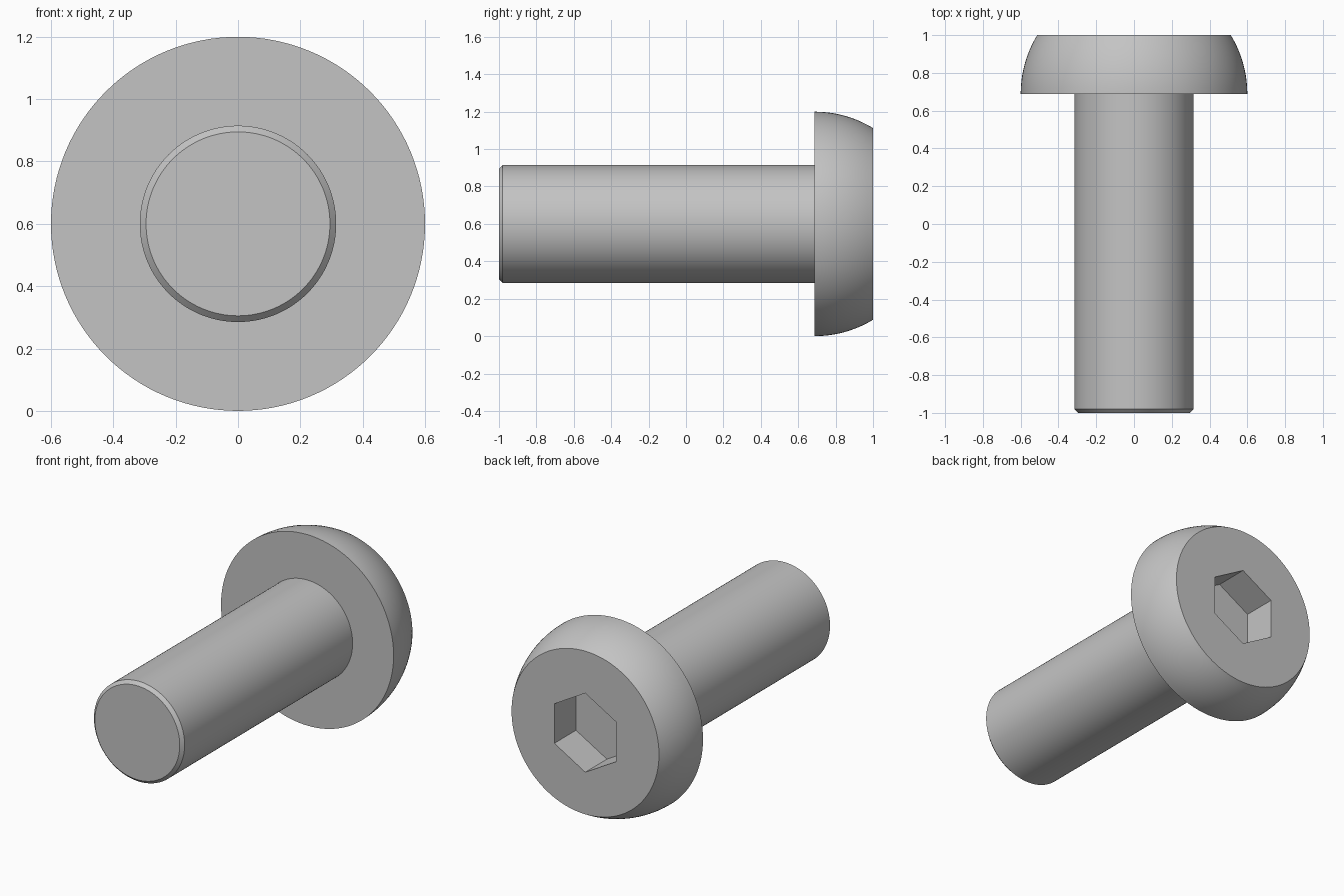
import bpy, bmesh, math
from mathutils import Vector, Matrix

cube = bpy.data.objects.get("Cube")
if cube:
    bpy.data.objects.remove(cube, do_unlink=True)

AXIS_Z = 0.6          # height of the screw axis
SHANK_R, CHAMFER = 0.315, 0.02
HEAD_R, HEAD_BASE = 0.6, 0.688
SOCKET_FLATS, SOCKET_DEPTH = 0.43, 0.215
SEGMENTS, DOME_STEPS = 128, 10

steel = bpy.data.materials.new("grey steel")
steel.use_nodes = True
grey = (0.55, 0.55, 0.55, 1)
steel.diffuse_color = grey
steel.node_tree.nodes["Principled BSDF"].inputs["Base Color"].default_value = grey


def add_object(name, bm):
    bmesh.ops.recalc_face_normals(bm, faces=bm.faces[:])
    mesh = bpy.data.meshes.new(name)
    bm.to_mesh(mesh)
    bm.free()
    mesh.materials.append(steel)
    obj = bpy.data.objects.new(name, mesh)
    bpy.context.collection.objects.link(obj)
    return obj


def lathe(name, profile):
    """Spin (radius, y) points about the screw axis and cap both ends."""
    bm = bmesh.new()
    verts = [bm.verts.new((r, y, AXIS_Z)) for r, y in profile]
    edges = [bm.edges.new(pair) for pair in zip(verts, verts[1:])]
    bmesh.ops.spin(bm, geom=verts + edges, cent=(0, 0, AXIS_Z), axis=(0, 1, 0),
                   angle=math.tau, steps=SEGMENTS)
    bmesh.ops.remove_doubles(bm, verts=bm.verts[:], dist=1e-5)
    rims = [e for e in bm.edges if e.is_boundary]
    bmesh.ops.holes_fill(bm, edges=rims, sides=0)
    return add_object(name, bm)


# Shank with chamfered tip, flat bearing face, then spherical dome
profile = [(SHANK_R - CHAMFER, -1), (SHANK_R, CHAMFER - 1), (SHANK_R, HEAD_BASE)]
dome_angle = math.asin((1 - HEAD_BASE) / HEAD_R)
for i in range(DOME_STEPS + 1):
    a = dome_angle * i / DOME_STEPS
    profile.append((HEAD_R * math.cos(a), HEAD_BASE + HEAD_R * math.sin(a)))
screw = lathe("button_head_screw", profile)

# Hexagonal prism for the drive socket, corners pointing up and down
bm = bmesh.new()
radius = SOCKET_FLATS / math.sqrt(3)
bmesh.ops.create_cone(bm, cap_ends=True, segments=6, radius1=radius,
                      radius2=radius, depth=2 * SOCKET_DEPTH)
turn = Matrix.Rotation(math.pi / 2, 4, "X")
bmesh.ops.transform(bm, matrix=turn, verts=bm.verts[:])
if max(v.co.x for v in bm.verts) > radius * 0.95:
    bmesh.ops.rotate(bm, verts=bm.verts[:], cent=(0, 0, 0),
                     matrix=Matrix.Rotation(math.pi / 6, 3, "Y"))
bmesh.ops.translate(bm, vec=Vector((0, 1, AXIS_Z)), verts=bm.verts[:])
cutter = add_object("socket_cutter", bm)
cutter.hide_render = True

# Cut the socket and keep the hard edges sharp
cut = screw.modifiers.new("hex socket", "BOOLEAN")
cut.operation = "DIFFERENCE"
cut.solver = "EXACT"
cut.object = cutter
bpy.ops.object.select_all(action="DESELECT")
screw.select_set(True)
bpy.context.view_layer.objects.active = screw
bpy.ops.object.modifier_apply(modifier=cut.name)
bpy.data.objects.remove(cutter, do_unlink=True)
bpy.ops.object.shade_smooth_by_angle(angle=math.radians(25))
